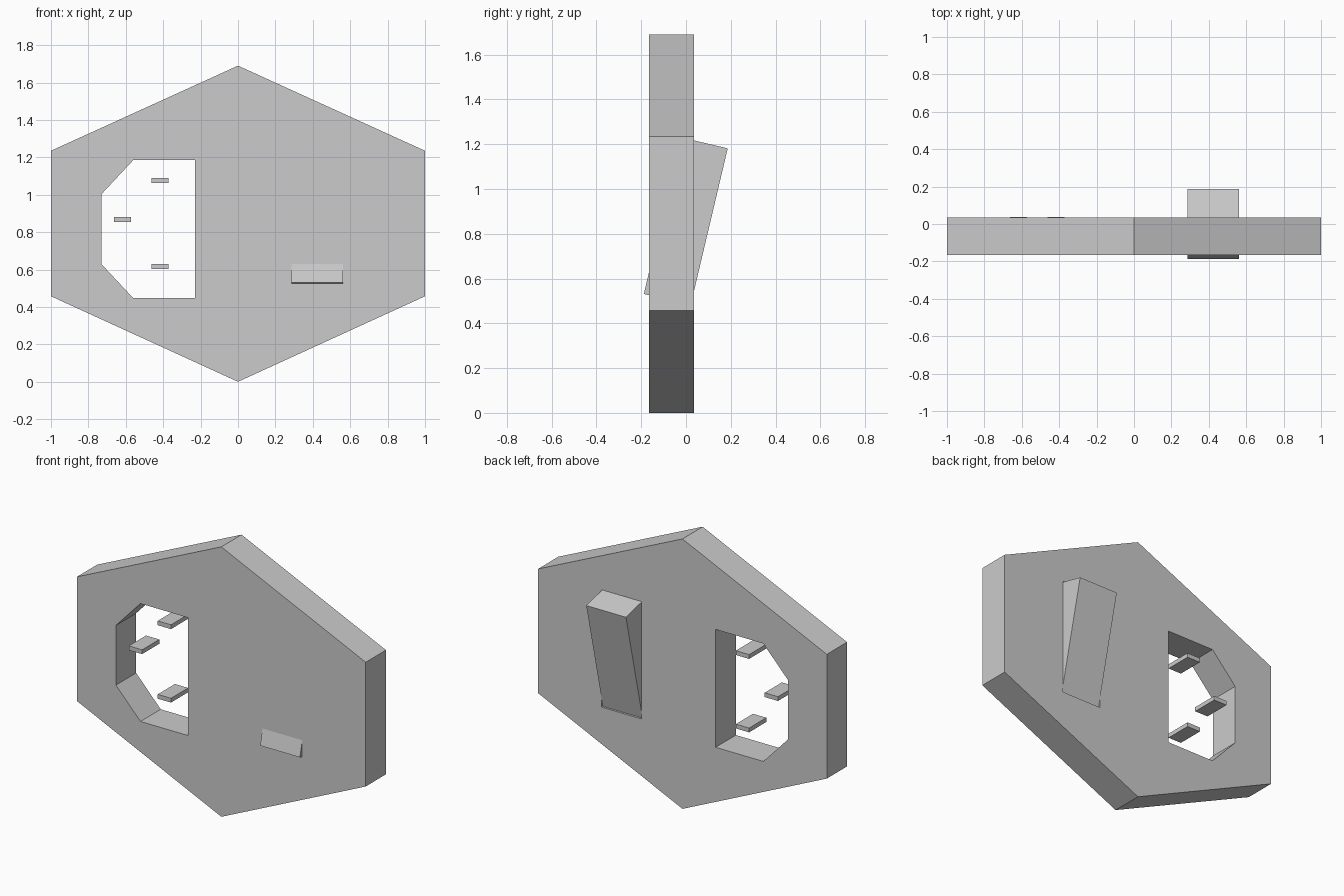
import bpy, bmesh
from mathutils import Vector

if "Cube" in bpy.data.objects:
    bpy.data.objects.remove(bpy.data.objects["Cube"])

Y_FRONT, Y_BACK = -0.165, 0.035


def prism(name, profile, y0, y1):
    """Extrude an (x, z) outline from y0 to y1."""
    bm = bmesh.new()
    face = bm.faces.new([bm.verts.new((x, y0, z)) for x, z in profile])
    ext = bmesh.ops.extrude_face_region(bm, geom=[face])
    verts = [g for g in ext["geom"] if isinstance(g, bmesh.types.BMVert)]
    bmesh.ops.translate(bm, verts=verts, vec=Vector((0, y1 - y0, 0)))
    bmesh.ops.recalc_face_normals(bm, faces=bm.faces)
    mesh = bpy.data.meshes.new(name)
    bm.to_mesh(mesh)
    bm.free()
    obj = bpy.data.objects.new(name, mesh)
    bpy.context.collection.objects.link(obj)
    return obj


def box(name, centre, size, tilt=0.0):
    bpy.ops.mesh.primitive_cube_add(size=1, location=centre, rotation=(tilt, 0, 0))
    obj = bpy.context.object
    obj.name = name
    obj.scale = size
    return obj


def cut(target, cutter):
    mod = target.modifiers.new(cutter.name, "BOOLEAN")
    mod.operation = "DIFFERENCE"
    mod.solver = "EXACT"
    mod.object = cutter
    bpy.context.view_layer.objects.active = target
    bpy.ops.object.modifier_apply(modifier=mod.name)
    bpy.data.objects.remove(cutter)


# Hexagonal face plate
plate = prism("face_plate", [(0, 0), (1, 0.457), (1, 1.235), (0, 1.69),
                             (-1, 1.235), (-1, 0.457)], Y_FRONT, Y_BACK)

# Through opening for the power inlet
cut(plate, prism("inlet_cutter", [(-0.23, 0.447), (-0.23, 1.185), (-0.56, 1.185),
                                  (-0.73, 1.003), (-0.73, 0.629), (-0.56, 0.447)],
                 -0.3, 0.2))

# Rear pocket that holds the rocker switch
cut(plate, prism("rocker_pocket_cutter", [(0.283, 0.487), (0.562, 0.487),
                                          (0.562, 1.222), (0.283, 1.222)],
                 -0.15, 0.2))

# Contact pins
for i, (x, z) in enumerate([(-0.417, 1.077), (-0.617, 0.867), (-0.417, 0.617)]):
    box(f"contact_pin_{i + 1}", (x, -0.048, z), (0.092, 0.17, 0.027))

# Tilted rocker switch
box("rocker_switch", (0.423, -0.001, 0.856), (0.275, 0.215, 0.719), tilt=-0.232)
